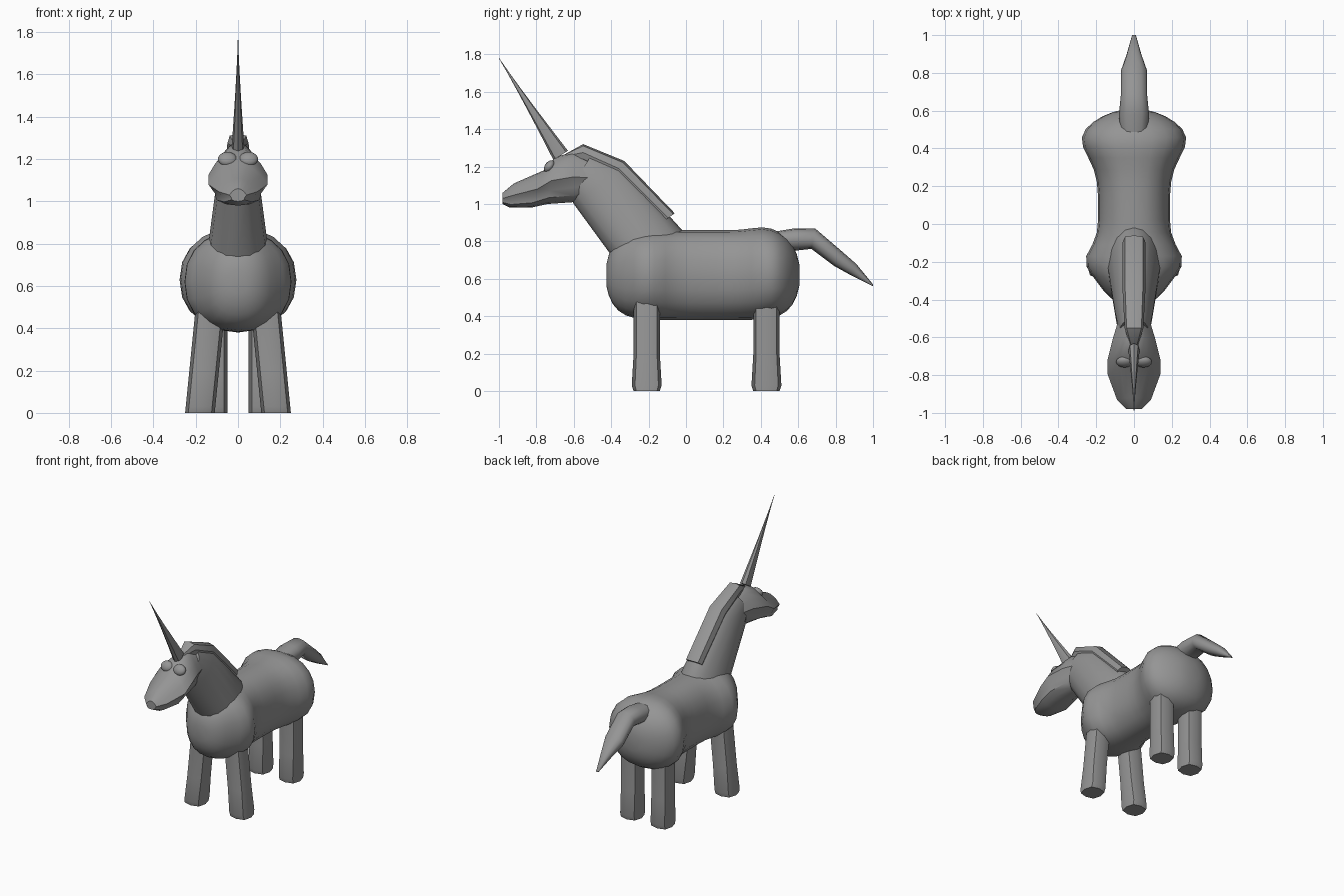
import bpy, bmesh
from math import sin, cos, exp, pi, radians, copysign
from mathutils import Vector

cube = bpy.data.objects.get("Cube")
if cube:
    bpy.data.objects.remove(cube, do_unlink=True)

grey = bpy.data.materials.new("plain_grey")
grey.use_nodes = True
colour = (0.3, 0.3, 0.3, 1)
grey.diffuse_color = colour
shader = grey.node_tree.nodes["Principled BSDF"]
shader.inputs["Base Color"].default_value = colour


def finish(obj, angle):
    """Give a part its material and smooth shading with sharp creases."""
    obj.data.materials.append(grey)
    bpy.ops.object.select_all(action='DESELECT')
    obj.select_set(True)
    bpy.context.view_layer.objects.active = obj
    bpy.ops.object.shade_smooth_by_angle(angle=radians(angle))


def rounded(value, power):
    return copysign(abs(value) ** power, value)


def loft(name, rings, sides=16, power=0.9, taper=0, crease=1, centre_x=0, angle=45):
    """Skin oval rings, each (low y, low z, high y, high z, half width)."""
    bm = bmesh.new()
    loops = []
    for low_y, low_z, high_y, high_z, width in rings:
        low = Vector((centre_x, low_y, low_z))
        high = Vector((centre_x, high_y, high_z))
        middle, up = (low + high) / 2, (high - low) / 2
        loop = []
        for i in range(sides):
            turn = 2 * pi * i / sides
            across = rounded(cos(turn), power)
            rise = rounded(sin(turn), power)
            reach = width * across * (1 - taper * max(rise, 0))
            if -0.5 < rise < -0.3:
                reach *= crease
            loop.append(bm.verts.new(middle + up * rise + Vector((reach, 0, 0))))
        loops.append(loop)
    for first, second in zip(loops, loops[1:]):
        for i in range(sides):
            j = (i + 1) % sides
            bm.faces.new((first[i], first[j], second[j], second[i]))
    bm.faces.new(loops[0])
    bm.faces.new(loops[-1])
    bmesh.ops.recalc_face_normals(bm, faces=bm.faces)
    mesh = bpy.data.meshes.new(name)
    bm.to_mesh(mesh)
    bm.free()
    obj = bpy.data.objects.new(name, mesh)
    bpy.context.collection.objects.link(obj)
    if centre_x:
        # Shear the leg so that it spreads towards the ground
        splay = 0.1 if name.startswith("front") else 0
        for vertex in mesh.vertices:
            vertex.co.x -= copysign(splay * vertex.co.z, centre_x)
    finish(obj, angle)


def swell(y, centre, spread):
    return exp(-((y - centre) / spread) ** 2)


def body_rings(count):
    """Rounded barrel that swells at the shoulders and the rump."""
    for k in range(1, count):
        along = -cos(pi * k / count)
        y = 0.09 + 0.52 * along
        envelope = (1 - abs(along) ** 7) ** 0.5
        width = 0.19 + 0.07 * swell(y, -0.2, 0.1) + 0.1 * swell(y, 0.47, 0.15)
        height = 0.24 * envelope
        top = height + 0.02 * swell(y, 0.43, 0.1)
        yield y, 0.62 - height, y, 0.62 + top, width * envelope


def horn_rings(count):
    """Straight spike that thins quickly above a flared base."""
    base, tip = Vector((-0.67, 1.26)), Vector((-1, 1.78))
    side = (tip - base).orthogonal().normalized()
    if side.y < 0:
        side.negate()
    for k in range(count + 1):
        t = k / count
        radius = 0.045 * (1 - t) ** 1.3 + 0.001
        middle = base.lerp(tip, t)
        yield *(middle - side * radius), *(middle + side * radius), radius * 0.65


loft("body", body_rings(24), 20, angle=60)
loft("horn", horn_rings(6), 8)

# Neck rising from the shoulders
loft("neck", [
    (-0.34, 0.6, 0, 0.75, 0.17), (-0.41, 0.74, -0.02, 0.86, 0.14),
    (-0.6, 1, -0.33, 1.2, 0.1), (-0.63, 1.07, -0.5, 1.27, 0.08)], taper=0.2)

# Head with broad cheeks and a mouth crease
loft("head", [
    (-0.45, 1.07, -0.42, 1.2, 0.06), (-0.6, 1.01, -0.6, 1.28, 0.11),
    (-0.74, 1, -0.7, 1.25, 0.14), (-0.83, 0.98, -0.76, 1.18, 0.14),
    (-0.94, 0.98, -0.92, 1.11, 0.09), (-0.98, 1, -0.98, 1.06, 0.04)],
    taper=0.4, crease=0.84)

# Mane lying along the crest of the neck
loft("mane", [
    (-0.66, 1.24, -0.64, 1.27, 0.02), (-0.55, 1.23, -0.55, 1.32, 0.05),
    (-0.39, 1.15, -0.33, 1.23, 0.06), (-0.13, 0.9, -0.06, 0.95, 0.06)],
    sides=8, power=0.7, angle=30)

# Drooping tail
loft("tail", [
    (0.46, 0.75, 0.46, 0.85, 0.07), (0.58, 0.75, 0.58, 0.87, 0.08),
    (0.67, 0.76, 0.69, 0.87, 0.07), (0.79, 0.67, 0.83, 0.75, 0.07),
    (0.88, 0.62, 0.91, 0.68, 0.04), (1, 0.56, 1, 0.57, 0.01)], sides=12)

# Legs and eyes, one of each for both sides
for side, sign in (("right", -1), ("left", 1)):
    for pair, y, x in (("front", -0.21, 0.18), ("hind", 0.43, 0.12)):
        loft(pair + "_leg_" + side,
             [(y - depth, z, y + depth, z, 0.07)
              for z, depth in ((0.5, 0.07), (0.2, 0.07), (0.03, 0.08), (0, 0.07))],
             sides=8, power=0.7, centre_x=sign * x, angle=35)

    bpy.ops.mesh.primitive_uv_sphere_add(
        segments=16, ring_count=10, location=(sign * 0.05, -0.73, 1.2),
        rotation=(radians(-35), 0, 0), scale=(0.045, 0.025, 0.037))
    eye = bpy.context.object
    eye.name = "eye_" + side
    finish(eye, 60)
